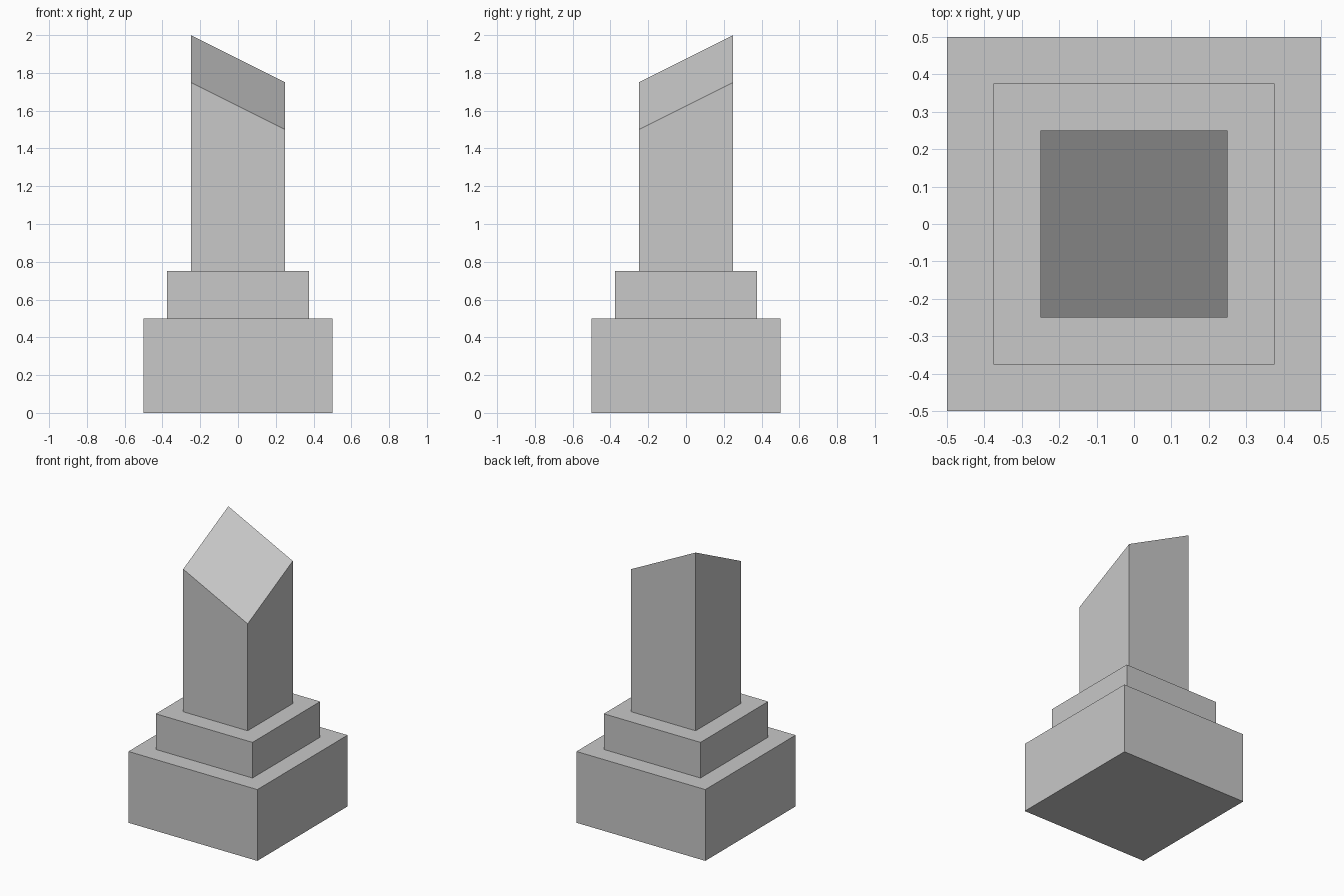
import bpy
import bmesh
from mathutils import Matrix

cube = bpy.data.objects.get("Cube")
if cube:
    bpy.data.objects.remove(cube, do_unlink=True)

# Single stone colour
GREY = (0.58, 0.58, 0.58, 1.0)
stone = bpy.data.materials.new("stone_grey")
stone.use_nodes = True
stone.diffuse_color = GREY
stone.node_tree.nodes["Principled BSDF"].inputs["Base Color"].default_value = GREY


def block(name, width, bottom, top, slope=0.0):
    """Square block; slope tilts the top down towards +x and -y."""
    bm = bmesh.new()
    height = top - bottom
    bmesh.ops.create_cube(bm, size=1.0, matrix=Matrix.Translation(
        (0, 0, bottom + height / 2)) @ Matrix.Diagonal((width, width, height, 1)))
    for v in bm.verts:
        if v.co.z > bottom + height / 2:
            v.co.z += slope * (v.co.y - v.co.x)
    mesh = bpy.data.meshes.new(name)
    bm.to_mesh(mesh)
    bm.free()
    mesh.materials.append(stone)
    obj = bpy.data.objects.new(name, mesh)
    bpy.context.collection.objects.link(obj)
    return obj


# Stepped pedestal and obliquely cut pillar
block("base", 1.0, 0.0, 0.5)
block("step", 0.75, 0.5, 0.75)
block("pillar", 0.5, 0.75, 1.75, slope=0.5)
